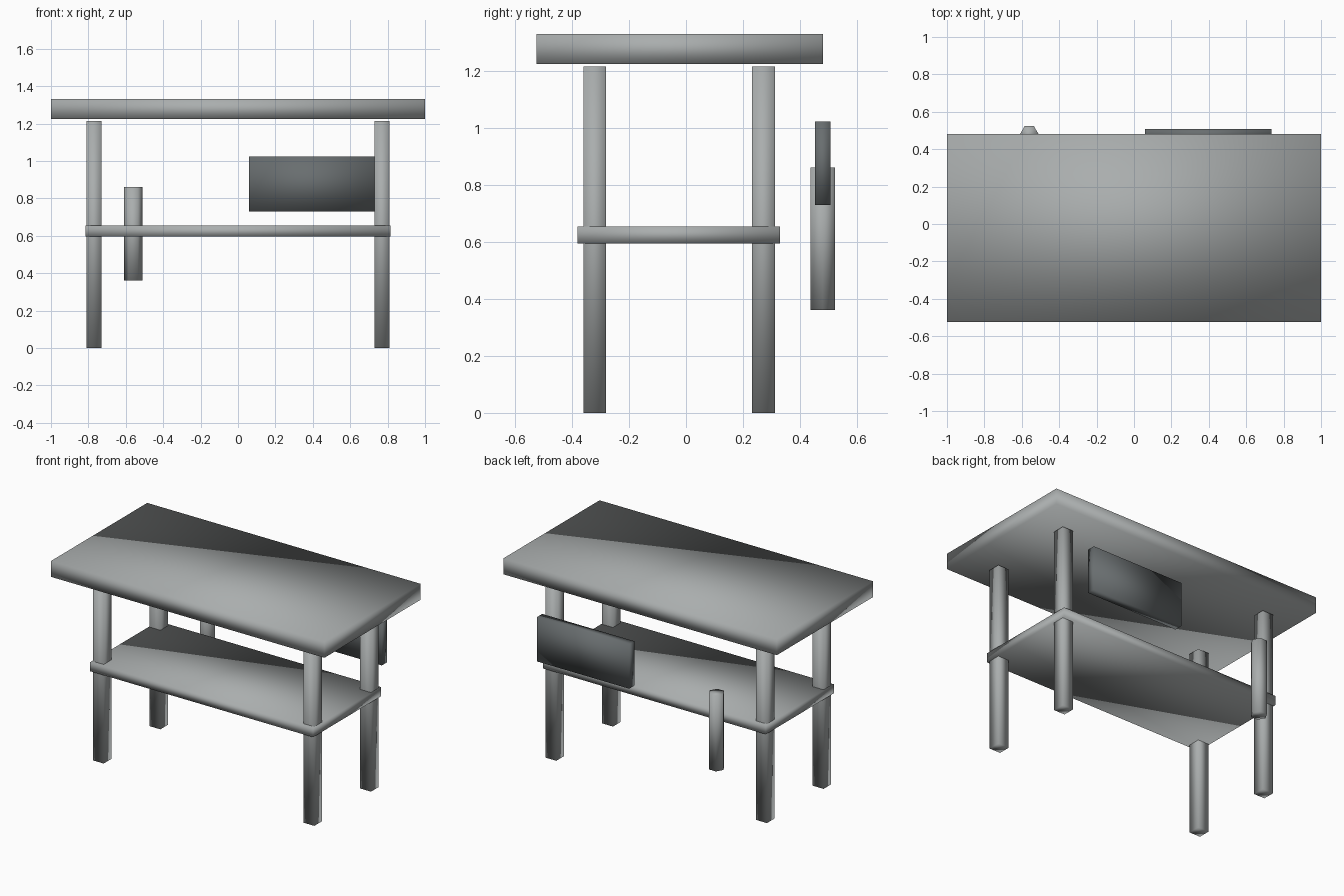
import bpy
import math

cube = bpy.data.objects.get("Cube")
if cube:
    bpy.data.objects.remove(cube, do_unlink=True)


def material(name, colour):
    mat = bpy.data.materials.new(name)
    mat.use_nodes = True
    mat.diffuse_color = colour
    mat.node_tree.nodes["Principled BSDF"].inputs["Base Color"].default_value = colour
    return mat


grey = material("warm_grey", (0.40, 0.42, 0.42, 1))
dark = material("dark_grey", (0.14, 0.155, 0.16, 1))


def finish(name, mat):
    obj = bpy.context.object
    obj.name = name
    obj.data.materials.append(mat)
    bpy.ops.object.transform_apply(location=False, rotation=True, scale=True)
    bpy.ops.object.shade_smooth()
    return obj


def box(name, x, y, z, mat=grey):
    """Box spanning the given (low, high) ranges."""
    spans = (x, y, z)
    bpy.ops.mesh.primitive_cube_add(size=1, location=[(a + b) / 2 for a, b in spans])
    bpy.context.object.scale = [b - a for a, b in spans]
    return finish(name, mat)


# Worktop and lower shelf
box("worktop", (-1, 1), (-0.525, 0.48), (1.225, 1.33))
box("lower_shelf", (-0.815, 0.815), (-0.38, 0.33), (0.595, 0.655))

# Four square legs
for side, x in (("right", -0.77), ("left", 0.77)):
    for end, y in (("front", -0.32), ("back", 0.272)):
        box(f"{end}_{side}_leg", (x - 0.04, x + 0.04), (y - 0.04, y + 0.04), (0, 1.215))

# Dark panel behind the worktop
box("back_panel", (0.06, 0.735), (0.452, 0.507), (0.73, 1.023), dark)

# Upright hexagonal handle at the back
bpy.ops.mesh.primitive_cylinder_add(vertices=6, radius=0.05, depth=0.5,
                                    location=(-0.56, 0.48, 0.612),
                                    rotation=(0, 0, math.radians(30)))
finish("back_handle", grey)
